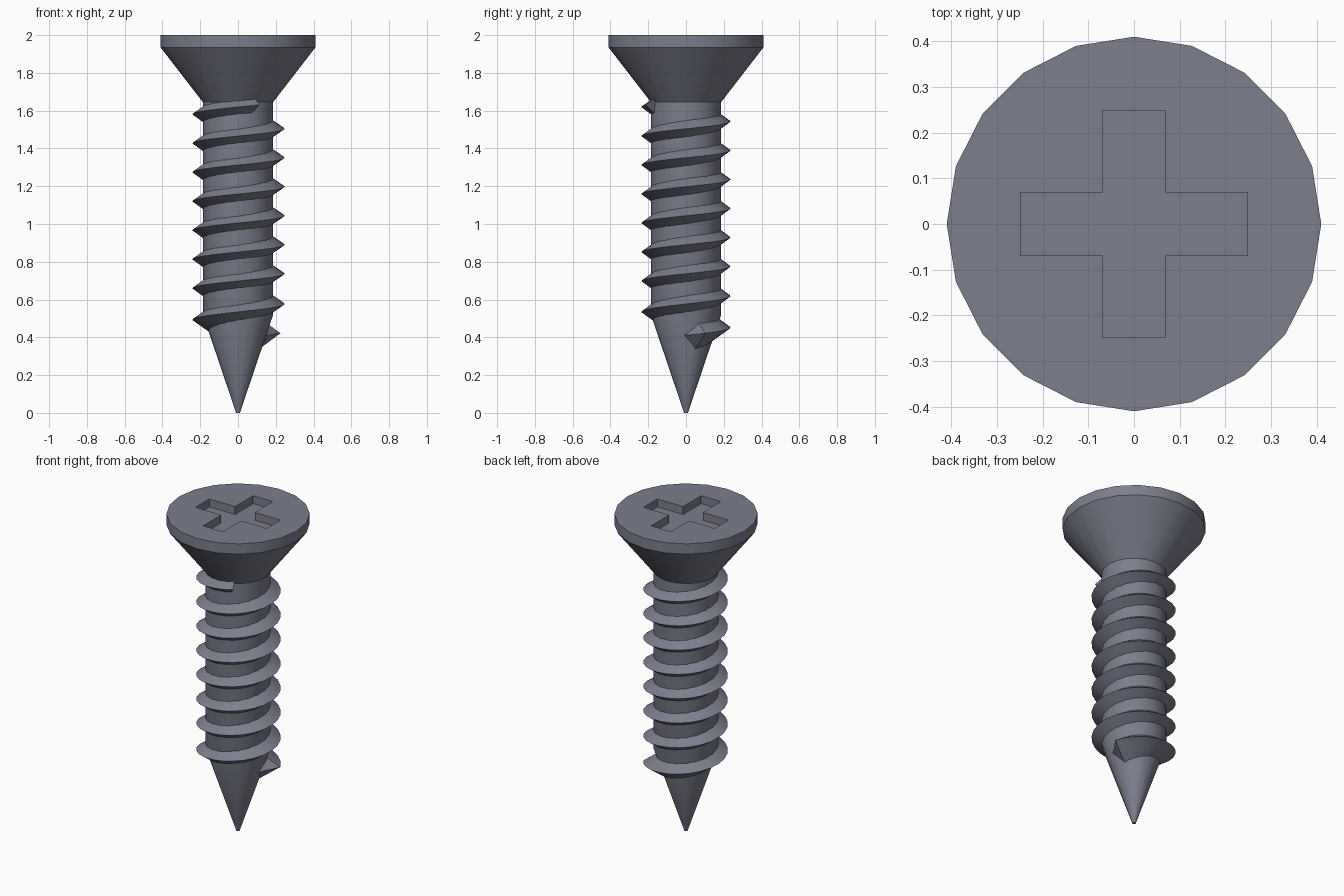
import bpy, bmesh, math

if "Cube" in bpy.data.objects:
    bpy.data.objects.remove(bpy.data.objects["Cube"])

SIDES = 20
PITCH = 0.1535

steel = bpy.data.materials.new("dark_steel")
steel.diffuse_color = (0.20, 0.21, 0.265, 1)
steel.use_nodes = True
steel.node_tree.nodes["Principled BSDF"].inputs["Base Color"].default_value = steel.diffuse_color


def make_object(name, bm, smooth=True):
    bmesh.ops.recalc_face_normals(bm, faces=bm.faces)
    mesh = bpy.data.meshes.new(name)
    bm.to_mesh(mesh)
    bm.free()
    mesh.materials.append(steel)
    ob = bpy.data.objects.new(name, mesh)
    bpy.context.collection.objects.link(ob)
    if smooth:
        finish(ob)
    return ob


def activate(ob):
    bpy.ops.object.select_all(action='DESELECT')
    ob.select_set(True)
    bpy.context.view_layer.objects.active = ob


def finish(ob):
    activate(ob)
    bpy.ops.object.shade_smooth_by_angle(angle=math.radians(30))


def lathe(name, profile, smooth=True):
    """Closed solid from (radius, height) pairs."""
    bm = bmesh.new()
    rings = [[bm.verts.new((r * math.cos(a), r * math.sin(a), z))
              for a in (math.tau * i / SIDES for i in range(SIDES))]
             for r, z in profile]
    for lo, hi in zip(rings, rings[1:]):
        for i in range(SIDES):
            j = (i + 1) % SIDES
            bm.faces.new((lo[i], lo[j], hi[j], hi[i]))
    bm.faces.new(rings[0][::-1])
    bm.faces.new(rings[-1])
    return make_object(name, bm, smooth)


# shank with pointed tip
lathe("shank", [(0.01, 0), (0.186, 0.52), (0.186, 1.66)])

# countersunk head
head = lathe("head", [(0.186, 1.645), (0.41, 1.935), (0.41, 2.0)], smooth=False)

# cross-shaped drive recess
bm = bmesh.new()
L, W = 0.249, 0.069
quarter = [(L, -W), (L, W), (W, W)]
outline = []
for k in range(4):
    c, s = [(1, 0), (0, 1), (-1, 0), (0, -1)][k]
    outline += [(c * x - s * y, s * x + c * y) for x, y in quarter]
base = bm.faces.new([bm.verts.new((x, y, 1.95)) for x, y in outline])
ext = bmesh.ops.extrude_face_region(bm, geom=[base])
bmesh.ops.translate(bm, vec=(0, 0, 0.2),
                    verts=[v for v in ext["geom"] if isinstance(v, bmesh.types.BMVert)])
cutter = make_object("recess_cutter", bm, smooth=False)
cutter.hide_render = True
cut = head.modifiers.new("recess", 'BOOLEAN')
cut.operation, cut.solver, cut.object = 'DIFFERENCE', 'EXACT', cutter
activate(head)
bpy.ops.object.modifier_apply(modifier=cut.name)
bpy.data.objects.remove(cutter)
finish(head)


# helical thread: triangular section swept up the shank
def helix_z(t):
    return 0.43 + PITCH * t - 0.02 * max(0, 1 - t / 1.5)


def point(bm, r, t, z):
    a = math.tau * t
    return bm.verts.new((r * math.cos(a) + 0.003 * r / 0.245,
                         r * math.sin(a) * 0.965, z))


bm = bmesh.new()
start, end = 0.07, 7.825
steps = round((end - start) * 24)
sections = []
for i in range(steps + 1):
    t = start + (end - start) * i / steps
    z = helix_z(t)
    lag = 0.05 if i == steps else 0
    sections.append([point(bm, 0.12, t - lag, z - 0.085 - lag * 0.3),
                     point(bm, 0.245, t, z),
                     point(bm, 0.12, t, z + 0.085)])
for a, b in zip(sections, sections[1:]):
    for k in range(3):
        n = (k + 1) % 3
        bm.faces.new((a[k], a[n], b[n], b[k]))
bm.faces.new(sections[-1])
# tapered run-in at the tip end
nose = point(bm, 0.146, -0.012, 0.41)
for k in range(3):
    bm.faces.new((nose, sections[0][(k + 1) % 3], sections[0][k]))
make_object("thread", bm)
